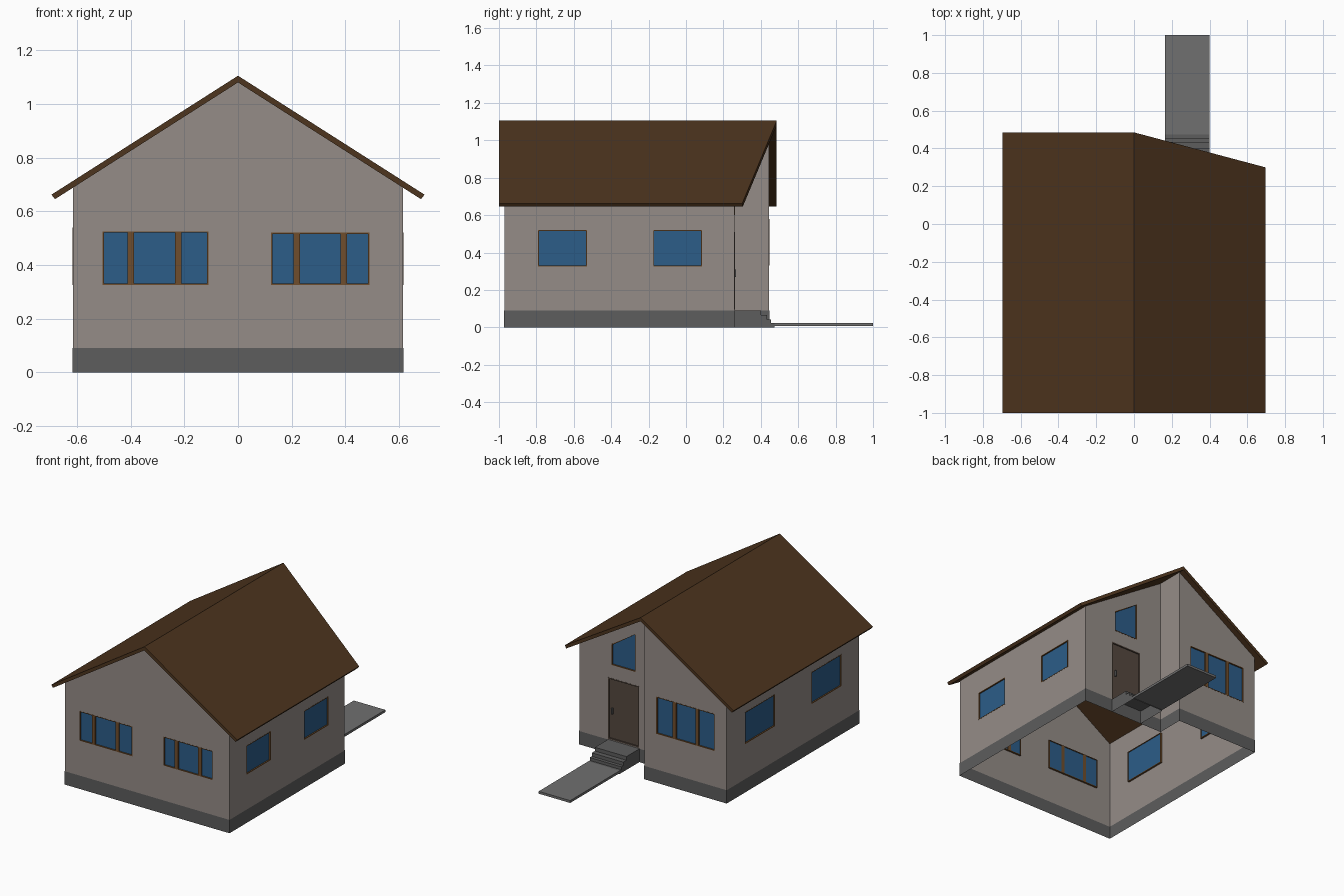
import bpy, bmesh
from mathutils import Vector

if "Cube" in bpy.data.objects:
    bpy.data.objects.remove(bpy.data.objects["Cube"])


def material(name, rgb):
    m = bpy.data.materials.new(name)
    m.diffuse_color = (*rgb, 1)
    m.use_nodes = True
    m.node_tree.nodes["Principled BSDF"].inputs["Base Color"].default_value = m.diffuse_color
    return m


WALL = material("plaster", (0.30, 0.265, 0.245))
ROOF = material("roof_brown", (0.075, 0.035, 0.013))
BASE = material("dark_grey", (0.11, 0.11, 0.11))
PATH = material("paving_grey", (0.16, 0.16, 0.16))
GLASS = material("glass_blue", (0.025, 0.11, 0.25))
WOOD = material("wood", (0.16, 0.075, 0.025))
DOOR = material("door_brown", (0.09, 0.065, 0.05))


def finish(name, bm, mat, recalc=True):
    if recalc:
        bmesh.ops.recalc_face_normals(bm, faces=bm.faces[:])
    me = bpy.data.meshes.new(name)
    bm.to_mesh(me)
    bm.free()
    me.materials.append(mat)
    ob = bpy.data.objects.new(name, me)
    bpy.context.collection.objects.link(ob)
    return ob


def rect(u0, u1, z0, z1):
    return [(u0, z0), (u1, z0), (u1, z1), (u0, z1)]


class Facade:
    """Vertical wall plane: u runs along the wall, d is depth inward."""

    def __init__(self, name, origin, u, inward):
        self.name, self.o = name, Vector(origin)
        self.u, self.n = Vector(u), Vector(inward)

    def p(self, u, z, d=0.0):
        return self.o + self.u * u + Vector((0, 0, z)) + self.n * d

    def sheet(self, name, outline, mat, d=0.0, holes=()):
        bm = bmesh.new()
        for loop in [outline, *holes]:
            vs = [bm.verts.new(self.p(u, z, d)) for u, z in loop]
            for a, b in zip(vs, vs[1:] + vs[:1]):
                bm.edges.new((a, b))
        bmesh.ops.triangle_fill(bm, use_beauty=True, edges=bm.edges[:], normal=-self.n)
        for f in bm.faces:
            f.normal_update()
            if f.normal.dot(self.n) > 0:
                f.normal_flip()
        finish(name, bm, mat, recalc=False)

    def ring(self, name, outline, mat, w=0.005):
        cu = sum(q[0] for q in outline) / 4
        cz = sum(q[1] for q in outline) / 4
        inner = [(u + (w if u < cu else -w), z + (w if z < cz else -w)) for u, z in outline]
        bm = bmesh.new()
        loops = [[bm.verts.new(self.p(u, z, d)) for u, z in lp]
                 for lp, d in ((outline, .012), (outline, -.001), (inner, -.001), (inner, .012))]
        for k in range(4):
            a, b = loops[k], loops[(k + 1) % 4]
            for i in range(4):
                j = (i + 1) % 4
                bm.faces.new((a[i], a[j], b[j], b[i]))
        finish(name, bm, mat)

    def bar(self, name, u0, u1, z0, z1, d0, d1, mat):
        bm = bmesh.new()
        a = [bm.verts.new(self.p(u, z, d0)) for u, z in rect(u0, u1, z0, z1)]
        b = [bm.verts.new(self.p(u, z, d1)) for u, z in rect(u0, u1, z0, z1)]
        bm.faces.new(a)
        bm.faces.new(b)
        for i in range(4):
            j = (i + 1) % 4
            bm.faces.new((a[i], a[j], b[j], b[i]))
        finish(name, bm, mat)

    def build(self, outline, windows=(), door=None):
        holes = [w[0] for w in windows] + ([door] if door else [])
        self.sheet(self.name + "_wall", outline, WALL, holes=holes)
        for i, (lp, bars) in enumerate(windows, 1):
            base = f"{self.name}_window_{i}"
            self.sheet(base + "_glass", lp, GLASS, d=.008)
            self.ring(base + "_frame", lp, WOOD)
            for k, u in enumerate(bars, 1):
                self.bar(f"{base}_mullion_{k}", u - .012, u + .012,
                         lp[0][1], lp[2][1], -.001, .012, WOOD)
        if door:
            self.sheet("door_panel", door, DOOR, d=.006)
            self.ring("door_frame", door, DOOR, w=.008)
            self.bar("door_handle", .365, .373, .27, .31, -.008, .006, BASE)


# Walls with windows and door
W, Z0, EAVE, TOP = .615, .085, .69, 1.08
F, B, E = -.97, .445, .26
Facade("front", (0, F, 0), (1, 0, 0), (0, 1, 0)).build(
    [(-W, Z0), (W, Z0), (W, EAVE), (0, TOP), (-W, EAVE)],
    [(rect(-.505, -.11, .325, .525), (-.399, -.222)),
     (rect(.123, .49, .325, .52), (.219, .394))])
Facade("right", (W, 0, 0), (0, 1, 0), (-1, 0, 0)).build(
    rect(F, E, Z0, EAVE),
    [(rect(-.79, -.53, .325, .52), ()), (rect(-.175, .085, .325, .52), ())])
Facade("left", (-W, 0, 0), (0, 1, 0), (1, 0, 0)).build(
    rect(F, B, Z0, EAVE),
    [(rect(-.78, -.46, .325, .54), ()), (rect(-.07, .25, .325, .54), ())])
Facade("back", (0, B, 0), (1, 0, 0), (0, -1, 0)).build(
    [(-W, Z0), (0, Z0), (0, TOP), (-W, EAVE)],
    [(rect(-.525, -.09, .33, .58), (-.395, -.225))])
Facade("entrance", (0, E, 0), (1, 0, 0), (0, -1, 0)).build(
    [(0, Z0), (W, Z0), (W, EAVE), (0, TOP)],
    [([(.195, .60), (.375, .60), (.375, .74), (.195, .855)], ())],
    door=rect(.168, .40, .095, .51))
Facade("porch_side", (0, 0, 0), (0, 1, 0), (-1, 0, 0)).build(rect(E, B, Z0, TOP))

# Foundation skirt, open underneath
g = .002
foot = [(-W - g, F - g), (W + g, F - g), (W + g, E + g), (g, E + g), (g, B + g), (-W - g, B + g)]
bm = bmesh.new()
lo = [bm.verts.new((x, y, 0)) for x, y in foot]
hi = [bm.verts.new((x, y, .09)) for x, y in foot]
for i in range(6):
    j = (i + 1) % 6
    bm.faces.new((lo[i], lo[j], hi[j], hi[i]))
finish("foundation", bm, BASE, recalc=False)

# Gable roof, right half cut back at an angle
prof = [(-.695, .662), (0, 1.105), (.695, .662), (.682, .645), (0, 1.08), (-.682, .645)]
bm = bmesh.new()
fr = [bm.verts.new((x, -1, z)) for x, z in prof]
bk = [bm.verts.new((x, .485 - .266 * max(x, 0), z)) for x, z in prof]
for i in range(6):
    j = (i + 1) % 6
    bm.faces.new((fr[i], fr[j], bk[j], bk[i]))
for s in (fr, bk):
    bm.faces.new((s[0], s[1], s[4], s[5]))
    bm.faces.new((s[1], s[2], s[3], s[4]))
finish("roof", bm, ROOF)

# Entrance steps, open underneath
steps = [(E, .09), (.40, .09), (.40, .065), (.433, .065), (.433, .042),
         (.455, .042), (.455, .022), (.473, .022), (.473, 0), (E, 0)]
bm = bmesh.new()
sides = [[bm.verts.new((x, y, z)) for y, z in steps] for x in (.165, .40)]
for i in range(len(steps) - 2):
    bm.faces.new((sides[0][i], sides[0][i + 1], sides[1][i + 1], sides[1][i]))
for s in sides:
    bm.faces.new(s)
finish("entrance_steps", bm, BASE)

# Garden path slab
Facade("path", (0, 1, 0), (1, 0, 0), (0, -1, 0)).bar(
    "garden_path", .165, .40, .006, .022, 0, .53, PATH)
